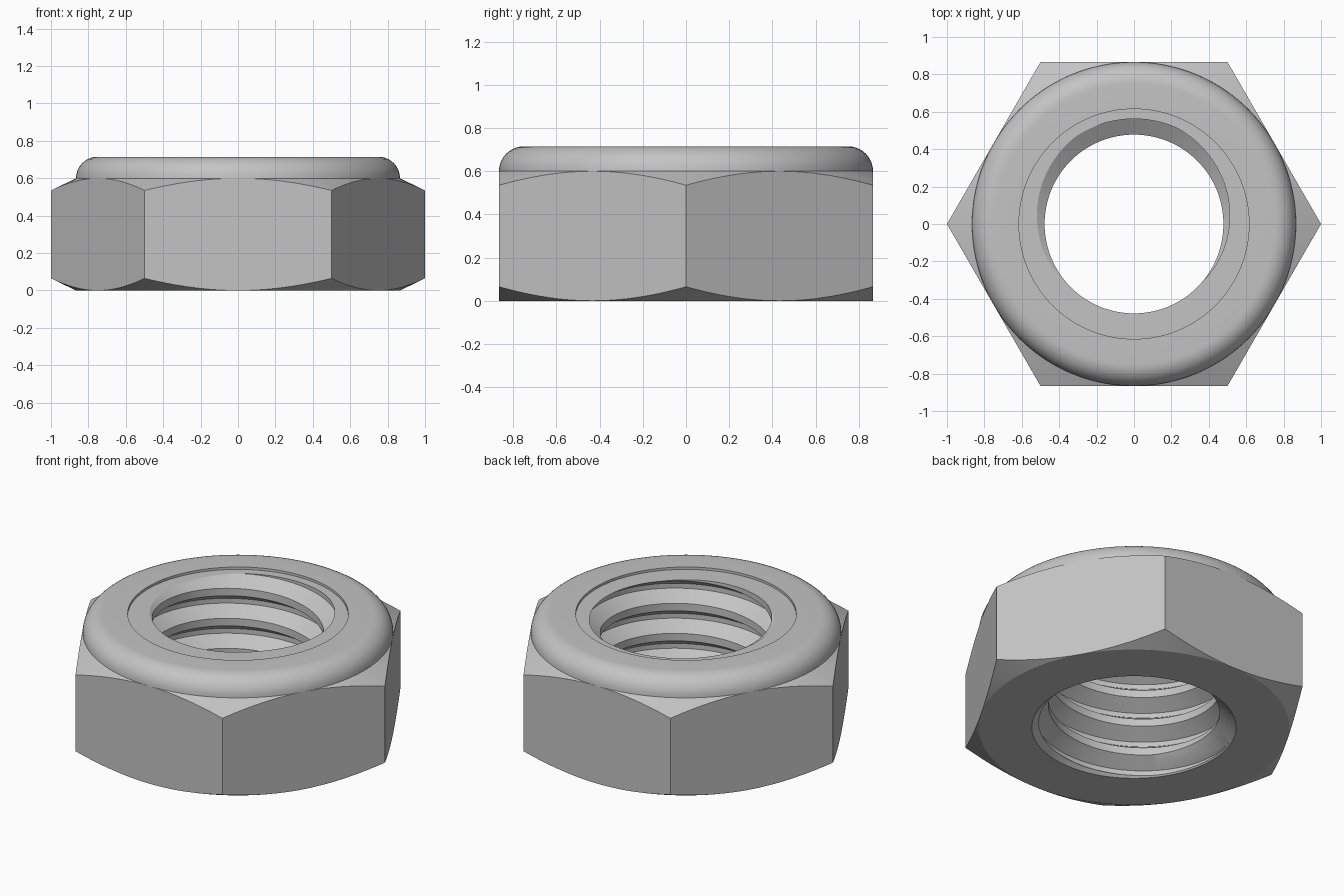
import bpy, bmesh, math

if "Cube" in bpy.data.objects:
    bpy.data.objects.remove(bpy.data.objects["Cube"])

N = 144                    # columns around the axis
FLAT = math.sqrt(3) / 2    # half width across the flats
H_HEX, H_TOP = 0.6, 0.715  # hexagon and collar heights
Z_INS = 0.70               # recessed insert face
MINOR, MAJOR = 0.478, 0.562
PITCH, PHASE = 0.185, math.radians(95)
ROOT, CREST = 0.08, 0.375  # thread profile break points, in pitches
FILLET = 0.115


def thread_radius(z, a):
    u = ((z - Z_INS) / PITCH - (a - PHASE) / math.tau) % 1.0
    d = min(u, 1 - u)
    t = min(max((d - ROOT) / (CREST - ROOT), 0), 1)
    return MAJOR + (MINOR - MAJOR) * t


def column(a):
    """Closed section (radius, height) of the nut at angle a."""
    pts = []
    # helical thread rows, held between the two end faces
    for m in range(-6, 3):
        for u in (-CREST, -ROOT, ROOT, CREST):
            z = Z_INS + PITCH * ((a - PHASE) / math.tau + m + u)
            z = min(max(z, 0), Z_INS)
            pts.append((thread_radius(z, a), z))
    # insert face and step up to the collar
    pts += [(0.615, Z_INS), (0.615, H_TOP)]
    # rounded collar
    for k in range(11):
        t = math.pi / 2 * (1 - k / 10)
        pts.append((FLAT - FILLET + FILLET * math.cos(t),
                    H_HEX + FILLET * math.sin(t)))
    # hexagon with conical chamfers
    r = FLAT / math.cos(a % (math.pi / 3) - math.pi / 6)
    c = 0.485 * (r - FLAT)
    pts += [(r, H_HEX - c), (r, c), (FLAT, 0)]
    return pts


# nut body
bm = bmesh.new()
cols = []
for i in range(N + 1):
    a = math.tau * i / N
    cols.append([bm.verts.new((r * math.cos(a), r * math.sin(a), z))
                 for r, z in column(a)])
for c0, c1 in zip(cols, cols[1:]):
    n = len(c0)
    for j in range(n):
        k = (j + 1) % n
        bm.faces.new((c0[j], c1[j], c1[k], c0[k]))
bmesh.ops.remove_doubles(bm, verts=bm.verts, dist=1e-5)
bmesh.ops.recalc_face_normals(bm, faces=bm.faces)
mesh = bpy.data.meshes.new("nut_body")
bm.to_mesh(mesh)
bm.free()
nut = bpy.data.objects.new("nut_body", mesh)
bpy.context.collection.objects.link(nut)

steel = bpy.data.materials.new("grey steel")
steel.diffuse_color = (0.55, 0.55, 0.55, 1)
steel.use_nodes = True
steel.node_tree.nodes["Principled BSDF"].inputs["Base Color"].default_value = steel.diffuse_color
mesh.materials.append(steel)

# countersink at the bottom of the hole
bpy.ops.mesh.primitive_cone_add(vertices=N, radius1=0.67, radius2=0.45,
                                depth=0.22, location=(0, 0, 0.01))
cutter = bpy.context.object
cutter.name = "countersink_cutter"
cutter.hide_render = True
cutter.data.materials.append(steel)
mod = nut.modifiers.new("countersink", 'BOOLEAN')
mod.operation = 'DIFFERENCE'
mod.solver = 'EXACT'
mod.object = cutter

bpy.ops.object.select_all(action='DESELECT')
nut.select_set(True)
bpy.context.view_layer.objects.active = nut
bpy.ops.object.modifier_apply(modifier="countersink")
bpy.data.objects.remove(cutter)
bpy.ops.object.shade_smooth_by_angle(angle=math.radians(20))
